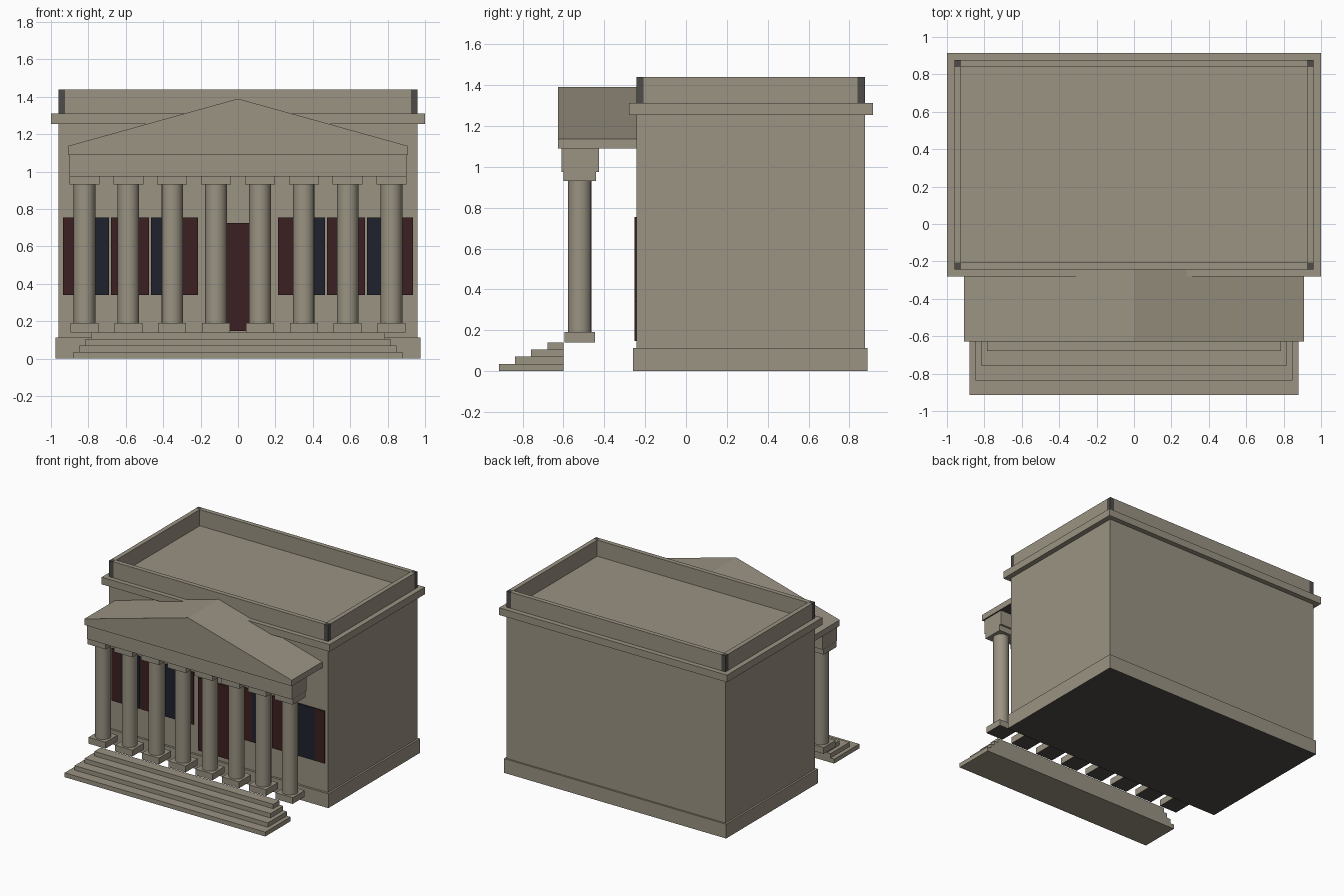
import bpy, bmesh, math

if "Cube" in bpy.data.objects:
    bpy.data.objects.remove(bpy.data.objects["Cube"])


def material(name, rgb):
    m = bpy.data.materials.new(name)
    m.diffuse_color = (*rgb, 1)
    m.use_nodes = True
    m.node_tree.nodes["Principled BSDF"].inputs["Base Color"].default_value = m.diffuse_color
    return m


STONE = material("stone", (0.325, 0.292, 0.226))
DARK = material("dark_stone", (0.075, 0.072, 0.066))
RED = material("dark_red", (0.046, 0.0144, 0.016))
BLUE = material("dark_blue", (0.0144, 0.016, 0.026))


def finish(name, bm, mats, dark_bottom=False):
    bmesh.ops.recalc_face_normals(bm, faces=bm.faces[:])
    me = bpy.data.meshes.new(name)
    bm.normal_update()
    for f in bm.faces:
        if dark_bottom and f.normal.z < -0.9:
            f.material_index = 1
    bm.to_mesh(me)
    bm.free()
    for m in mats:
        me.materials.append(m)
    ob = bpy.data.objects.new(name, me)
    bpy.context.collection.objects.link(ob)
    return ob


def box(name, x0, x1, y0, y1, z0, z1, mat=STONE, dark_bottom=False):
    bm = bmesh.new()
    bmesh.ops.create_cube(bm, size=1)
    for v in bm.verts:
        v.co = (x1 if v.co.x > 0 else x0, y1 if v.co.y > 0 else y0,
                z1 if v.co.z > 0 else z0)
    return finish(name, bm, [mat, DARK], dark_bottom)


# Main hall: plinth, walls, cornice
box("plinth", -.975, .975, -.26, .89, 0, .113, dark_bottom=True)
box("walls", -.96, .96, -.243, .876, .1, 1.27)
box("cornice", -1, 1, -.28, .915, 1.255, 1.312)

# Parapet walls with dark corner posts
X, Y0, Y1, T, Z0, Z1 = .96, -.243, .876, .036, 1.31, 1.44
box("parapet_front", -X + T, X - T, Y0, Y0 + T, Z0, Z1)
box("parapet_back", -X + T, X - T, Y1 - T, Y1, Z0, Z1)
for side, x in (("left", -X), ("right", X - T)):
    box(f"parapet_{side}", x, x + T, Y0 + T, Y1 - T, Z0, Z1)
    box(f"corner_post_front_{side}", x, x + T, Y0, Y0 + T, Z0, Z1, DARK)
    box(f"corner_post_back_{side}", x, x + T, Y1 - T, Y1, Z0, Z1, DARK)

# Entrance steps, narrowing on three sides
for i in range(4):
    w = .88 - i * .0317
    box(f"step_{i + 1}", -w, w, -.915 + i * .0785, -.6, i * .035, (i + 1) * .035)

# Colonnade of eight columns
CY = -.52
for i in range(8):
    cx = (i - 3.5) * .2345
    box(f"column_base_{i + 1}", cx - .075, cx + .075, CY - .075, CY + .075,
        .14, .19, dark_bottom=True)
    bm = bmesh.new()
    bmesh.ops.create_cone(bm, cap_ends=True, segments=16, radius1=.058,
                          radius2=.058, depth=.74)
    bmesh.ops.translate(bm, verts=bm.verts[:], vec=(cx, CY, .56))
    shaft = finish(f"column_shaft_{i + 1}", bm, [STONE])
    for p in shaft.data.polygons:
        p.use_smooth = abs(p.normal.z) < .5
    shaft.data.set_sharp_from_angle(angle=math.radians(40))
    box(f"column_capital_{i + 1}", cx - .08, cx + .08, CY - .08, CY + .08, .93, .976)

# Entablature beam and pediment
box("architrave", -.9, .9, -.61, -.425, .975, 1.09)
profile = [(-.91, 1.09), (.91, 1.09), (.91, 1.137), (0, 1.39), (-.91, 1.137)]
bm = bmesh.new()
face = bm.faces.new([bm.verts.new((x, -.627, z)) for x, z in profile])
ext = bmesh.ops.extrude_face_region(bm, geom=[face], use_keep_orig=True)
bmesh.ops.translate(bm, vec=(0, .39, 0),
                    verts=[g for g in ext["geom"] if isinstance(g, bmesh.types.BMVert)])
finish("pediment", bm, [STONE, DARK], dark_bottom=True)

# Window panels on both sides of the door
PANELS = [("red_outer", .85, .935, RED), ("blue_outer", .69, .85, BLUE),
          ("red_middle", .475, .68, RED), ("blue_inner", .3, .465, BLUE),
          ("red_inner", .215, .3, RED)]
for name, a, b, mat in PANELS:
    box(f"window_{name}_right", a, b, -.252, -.243, .34, .755, mat)
    box(f"window_{name}_left", -b, -a, -.252, -.243, .34, .755, mat)
box("door", -.175, .175, -.252, -.243, .147, .725, RED)
